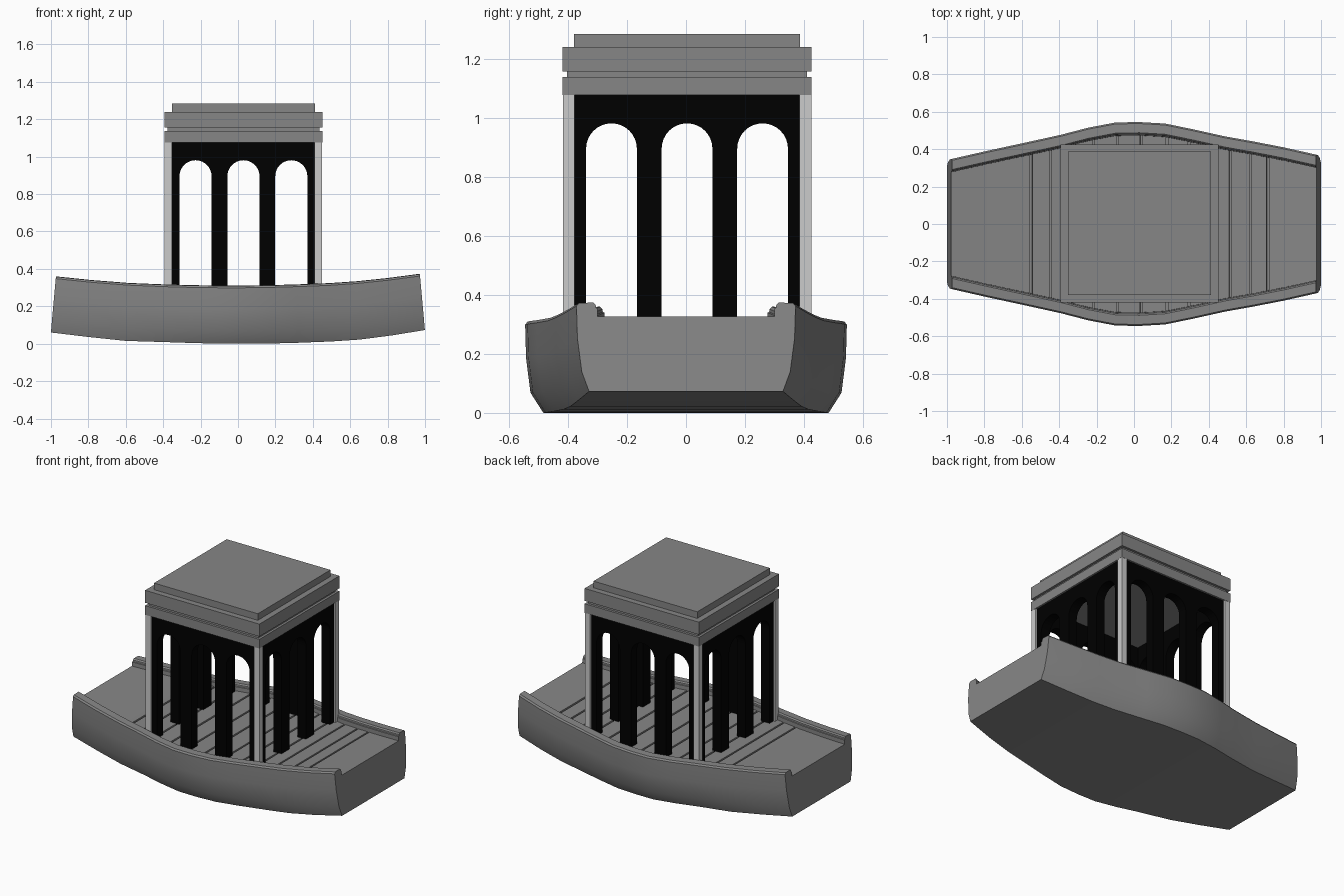
import bpy, bmesh, math

if "Cube" in bpy.data.objects:
    bpy.data.objects.remove(bpy.data.objects["Cube"])

# hull stations: x, half width, keel height, gunwale height
STATIONS = [(-1, .348, .06, .36), (-.8, .392, .036, .34), (-.6, .434, .015, .325),
            (-.4, .477, .009, .317), (-.25, .515, .004, .313), (-.1, .543, 0, .311),
            (.03, .545, 0, .311), (.17, .537, .001, .313), (.32, .507, .005, .317),
            (.5, .468, .012, .324), (.65, .442, .022, .334), (.82, .41, .044, .351),
            (1, .371, .073, .374)]


def at(x):
    """Interpolated half width, keel and gunwale height."""
    for a, b in zip(STATIONS, STATIONS[1:]):
        if x <= b[0]:
            t = (x - a[0]) / (b[0] - a[0])
            return [p + (q - p) * t for p, q in zip(a[1:], b[1:])]
    return list(STATIONS[-1][1:])


def lean(x, z):
    """Transoms lean inward towards the top."""
    return x * (1 - .09 * max(0, z - .065))


def finish(name, bm, mat=None, smooth=False):
    bmesh.ops.recalc_face_normals(bm, faces=bm.faces)
    me = bpy.data.meshes.new(name)
    bm.to_mesh(me)
    bm.free()
    ob = bpy.data.objects.new(name, me)
    bpy.context.collection.objects.link(ob)
    if mat:
        me.materials.append(mat)
    if smooth:
        bpy.ops.object.select_all(action='DESELECT')
        ob.select_set(True)
        bpy.context.view_layer.objects.active = ob
        bpy.ops.object.shade_smooth_by_angle(angle=math.radians(35))
    return ob


def loft(name, rings, mat, smooth=False):
    bm = bmesh.new()
    loops = [[bm.verts.new(p) for p in r] for r in rings]
    n = len(loops[0])
    for a, b in zip(loops, loops[1:]):
        for i in range(n):
            j = (i + 1) % n
            bm.faces.new((a[i], a[j], b[j], b[i]))
    bm.faces.new(loops[0])
    bm.faces.new(loops[-1])
    return finish(name, bm, mat, smooth)


def box(name, x0, x1, y0, y1, z0, z1, mat=None):
    bm = bmesh.new()
    bmesh.ops.create_cube(bm, size=1)
    for v in bm.verts:
        v.co = ((x0 + x1) / 2 + v.co.x * (x1 - x0),
                (y0 + y1) / 2 + v.co.y * (y1 - y0),
                (z0 + z1) / 2 + v.co.z * (z1 - z0))
    return finish(name, bm, mat)


def material(name, c):
    m = bpy.data.materials.new(name)
    m.diffuse_color = (c, c, c, 1)
    m.use_nodes = True
    m.node_tree.nodes["Principled BSDF"].inputs["Base Color"].default_value = m.diffuse_color
    return m


black = material("black", 0)
light = material("light_grey", .7)
grey = material("dark_grey", .24)

# hull with raised gunwale and narrow inner lip
rings = []
for x, w, k, g in STATIONS:
    h = g - k
    half = [(w - .04 - .022 * (w - .348) / .2, k), (w - .018, k + .22 * h),
            (w - .003, k + .6 * h), (w, g - .012), (w - .008, g - .002),
            (w - .057, g), (w - .065, g - .008), (w - .066, g - .018),
            (w - .071, g - .02), (w - .072, g - .065)]
    prof = half + [(-y, z) for y, z in reversed(half)]
    rings.append([(lean(x, z), y, z) for y, z in prof])
loft("hull", rings, grey, True)

# deck planks with narrow gaps, following the sheer
seams = [-1, -.56, -.455, -.34, -.22, -.09, .04, .18, .30, .42, .525, .635, .73, 1]
for i, (a, b) in enumerate(zip(seams, seams[1:])):
    a += .006 if a > -1 else 0
    b -= .006 if b < 1 else 0
    xs = [a] + [s[0] for s in STATIONS if a < s[0] < b] + [b]
    rings = []
    for x in xs:
        w, k, g = at(x)
        y, t, d = w - .068, g - .047, g - .07
        rings.append([(lean(x, z), yy, z) for yy, z in ((-y, d), (y, d), (y, t), (-y, t))])
    loft(f"deck_plank_{i + 1}", rings, grey)

# pavilion walls, each with three round arches
CX, CY, BASE, TOP = .029, .0035, .24, 1.08


def arch_wall(name, angle):
    outline = [(-.385, BASE)]
    r, spring = .086, .895
    for c in (-.256, 0, .256):
        outline.append((c - r, BASE))
        for s in range(17):
            t = math.pi * (1 - s / 16)
            outline.append((c + r * math.cos(t), spring + r * math.sin(t)))
        outline.append((c + r, BASE))
    outline += [(.385, BASE), (.385, TOP), (-.385, TOP)]
    bm = bmesh.new()
    f = bm.faces.new([bm.verts.new((u, -.41, z)) for u, z in outline])
    ext = bmesh.ops.extrude_face_region(bm, geom=[f])
    vs = [g for g in ext["geom"] if isinstance(g, bmesh.types.BMVert)]
    bmesh.ops.translate(bm, verts=vs, vec=(0, .062, 0))
    ob = finish(name, bm, black)
    ob.rotation_euler.z = angle
    ob.location = (CX, CY, 0)


for i, n in enumerate(("front", "right", "back", "left")):
    arch_wall(n + "_arch_wall", i * math.pi / 2)

# corner posts
for sx in (-1, 1):
    for sy in (-1, 1):
        x, y = CX + sx * .401, CY + sy * .401
        box("corner_post", x - .02, x + .02, y - .02, y + .02, BASE, TOP, light)

# stacked roof slabs
for name, h, z0, z1 in (("architrave", .422, 1.077, 1.138), ("roof_neck", .406, 1.138, 1.157),
                        ("cornice", .422, 1.157, 1.24), ("roof_cap", .383, 1.24, 1.284)):
    box(name, CX - h, CX + h, CY - h, CY + h, z0, z1, grey)
